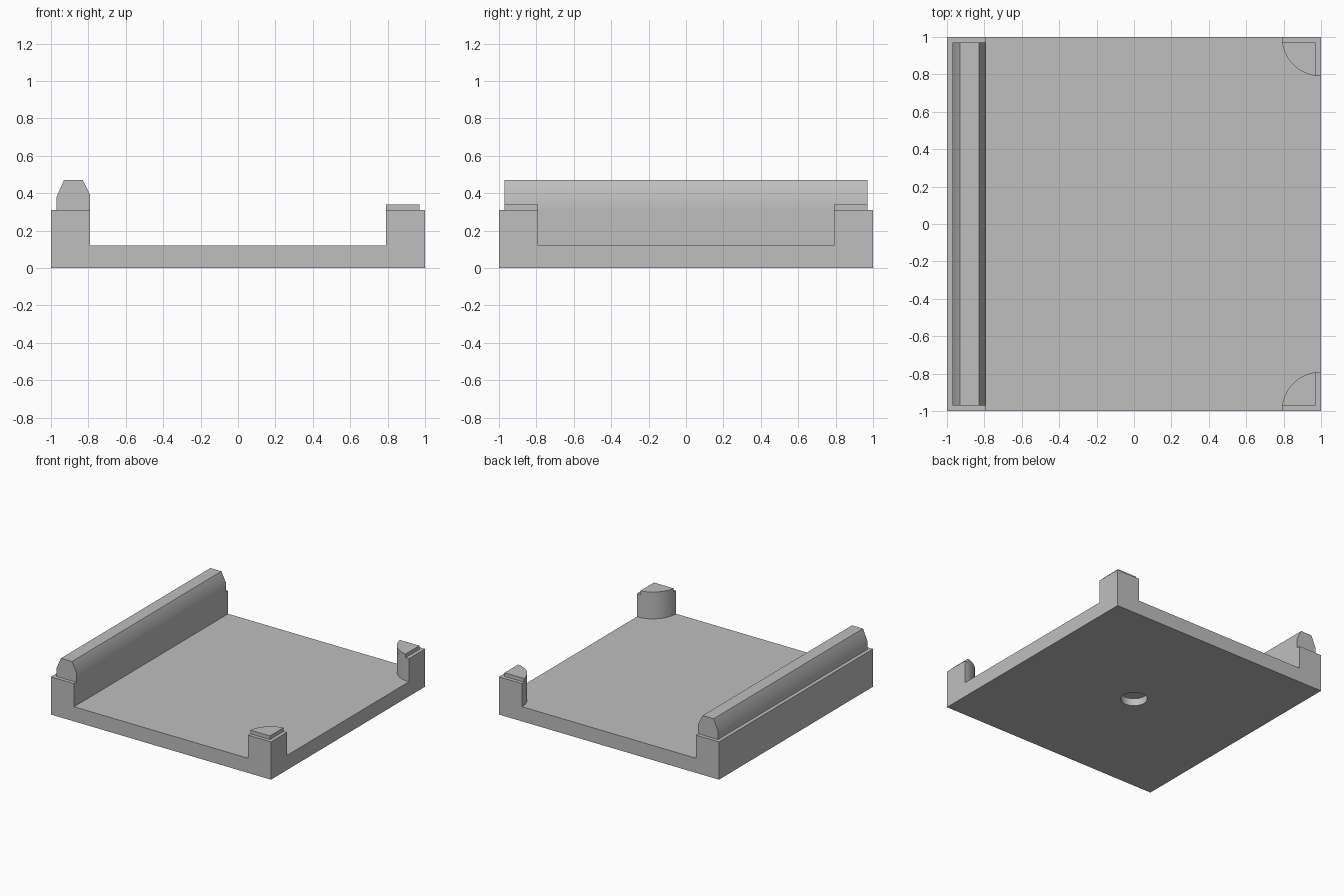
import bpy, bmesh, math
from mathutils import Vector

if "Cube" in bpy.data.objects:
    bpy.data.objects.remove(bpy.data.objects["Cube"], do_unlink=True)

grey = bpy.data.materials.new("plain grey")
grey.use_nodes = True
COLOUR = (0.52, 0.52, 0.52, 1)
grey.diffuse_color = COLOUR
grey.node_tree.nodes["Principled BSDF"].inputs["Base Color"].default_value = COLOUR


def prism_mesh(points, offset):
    """Closed solid made by sweeping a flat outline along an offset."""
    bm = bmesh.new()
    face = bm.faces.new([bm.verts.new(p) for p in points])
    swept = bmesh.ops.extrude_face_region(bm, geom=[face], use_keep_orig=True)
    moved = [v for v in swept["geom"] if isinstance(v, bmesh.types.BMVert)]
    bmesh.ops.translate(bm, verts=moved, vec=Vector(offset))
    bmesh.ops.recalc_face_normals(bm, faces=bm.faces)
    return bm


def finish(bm, name):
    mesh = bpy.data.meshes.new(name)
    bm.to_mesh(mesh)
    bm.free()
    mesh.materials.append(grey)
    obj = bpy.data.objects.new(name, mesh)
    bpy.context.collection.objects.link(obj)
    return obj


def smooth(obj):
    bpy.ops.object.select_all(action="DESELECT")
    obj.select_set(True)
    bpy.context.view_layer.objects.active = obj
    bpy.ops.object.shade_smooth_by_angle(angle=math.radians(30))


FLOOR, SHELF, DEPTH = 0.12, 0.31, 0.06

# Tray floor and side wall, swept from front to back
outline = [(-1, 0), (1, 0), (1, FLOOR), (-0.79, FLOOR), (-0.79, SHELF), (-1, SHELF)]
bm = prism_mesh([(x, -1, z) for x, z in outline], (0, 2, 0))

# Square groove under the tray
under = next(f for f in bm.faces if f.normal.z < -0.9)
bmesh.ops.inset_individual(bm, faces=[under], thickness=0.1)
ring = bmesh.ops.inset_individual(bm, faces=[under], thickness=0.055)["faces"]
ring = [f for f in ring if f is not under]
sunk = bmesh.ops.extrude_face_region(bm, geom=ring)
bmesh.ops.translate(bm, vec=(0, 0, DEPTH),
                    verts=[v for v in sunk["geom"] if isinstance(v, bmesh.types.BMVert)])
bmesh.ops.recalc_face_normals(bm, faces=bm.faces)
tray = finish(bm, "tray")

# Blind round hole in the middle of the underside
circle = [(0.1 * math.cos(a), 0.1 * math.sin(a), -DEPTH)
          for a in (math.tau * i / 48 for i in range(48))]
cutter = finish(prism_mesh(circle, (0, 0, 2 * DEPTH)), "hole_cutter")
cutter.hide_render = True
cut = tray.modifiers.new("hole", "BOOLEAN")
cut.operation, cut.solver, cut.object = "DIFFERENCE", "EXACT", cutter
bpy.context.view_layer.objects.active = tray
bpy.ops.object.modifier_apply(modifier=cut.name)
bpy.data.objects.remove(cutter, do_unlink=True)
smooth(tray)

# Tapered ridge on the side wall
ridge = [(-0.97, SHELF), (-0.79, SHELF), (-0.79, 0.39), (-0.83, 0.47),
         (-0.93, 0.47), (-0.97, 0.38)]
smooth(finish(prism_mesh([(x, -0.97, z) for x, z in ridge], (0, 1.94, 0)), "wall_ridge"))


def quarter(name, side, edge, bottom, top):
    """Quarter-round block in a corner, trimmed at the given edge."""
    radius = 0.21
    trim = math.asin((1 - edge) / radius)
    angles = [trim + (math.pi / 2 - 2 * trim) * i / 16 for i in range(17)]
    points = [(edge, edge)] + [(1 - radius * math.cos(a), 1 - radius * math.sin(a))
                               for a in angles]
    smooth(finish(prism_mesh([(x, side * y, bottom) for x, y in points],
                             (0, 0, top - bottom)), name))


# Corner posts with stepped caps
for side, label in ((-1, "front"), (1, "back")):
    quarter(label + "_post", side, 1, FLOOR, SHELF)
    quarter(label + "_post_cap", side, 0.97, SHELF, 0.34)
